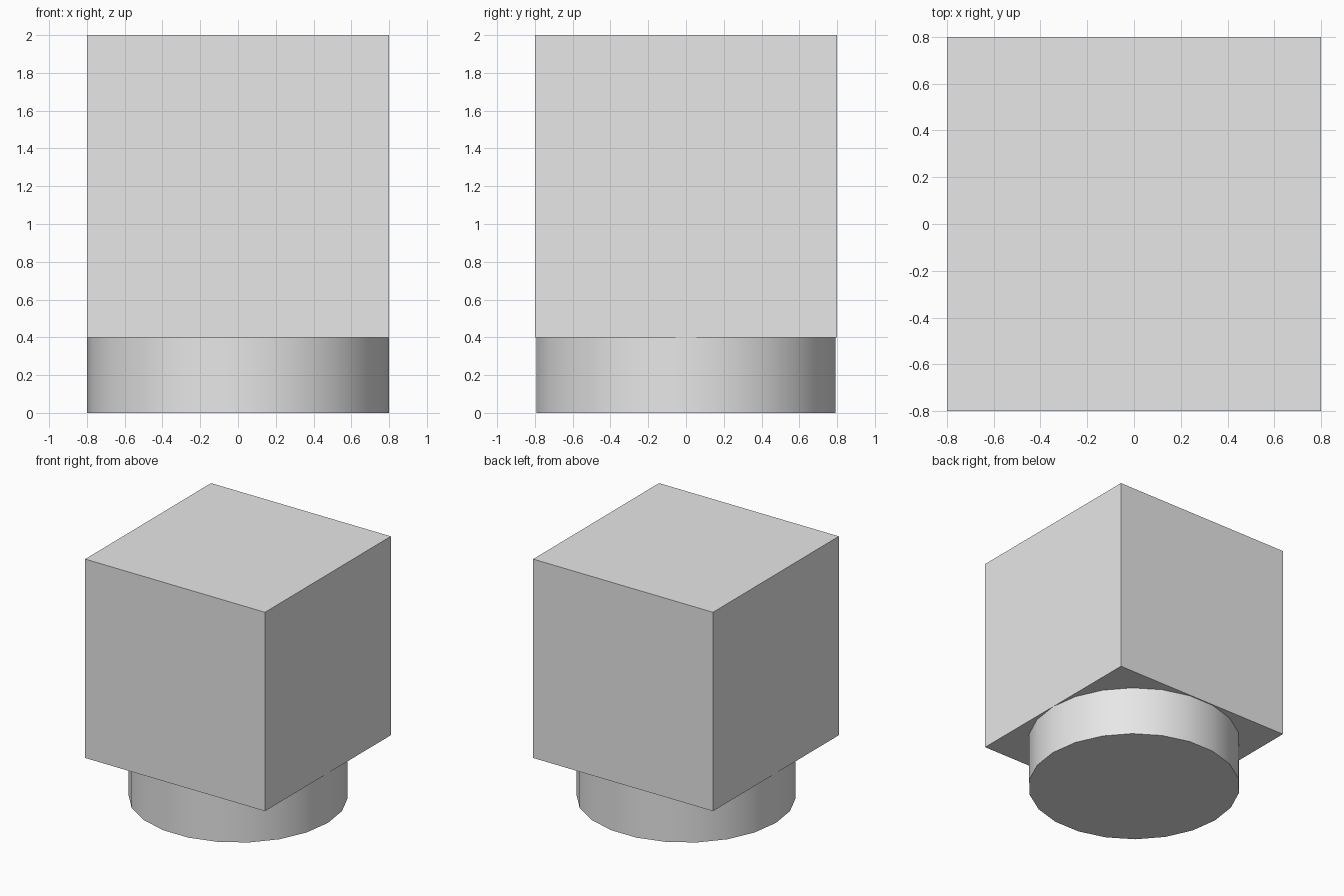
import bpy
import math

default = bpy.data.objects.get("Cube")
if default:
    bpy.data.objects.remove(default, do_unlink=True)

BODY = 1.6          # side of the cube and diameter of the base
BASE_HEIGHT = 0.4

# One light grey for the whole model
grey = bpy.data.materials.new("light_grey")
grey.use_nodes = True
grey.diffuse_color = (0.8, 0.8, 0.8, 1)
grey.node_tree.nodes["Principled BSDF"].inputs["Base Color"].default_value = (0.8, 0.8, 0.8, 1)


def finish(name):
    """Name the active part and give it the grey."""
    part = bpy.context.object
    part.name = part.data.name = name
    part.data.materials.append(grey)
    return part


# Round base, 22 sides with a corner on the x axis
bpy.ops.mesh.primitive_cylinder_add(
    vertices=22, radius=BODY / 2, depth=BASE_HEIGHT,
    location=(0, 0, BASE_HEIGHT / 2), rotation=(0, 0, math.pi / 2))
bpy.ops.object.transform_apply(location=False, rotation=True, scale=False)
finish("round_base")
bpy.ops.object.shade_smooth_by_angle(angle=math.radians(30))

# Cube body resting on the base
bpy.ops.mesh.primitive_cube_add(size=BODY, location=(0, 0, BASE_HEIGHT + BODY / 2))
finish("cube_body")
